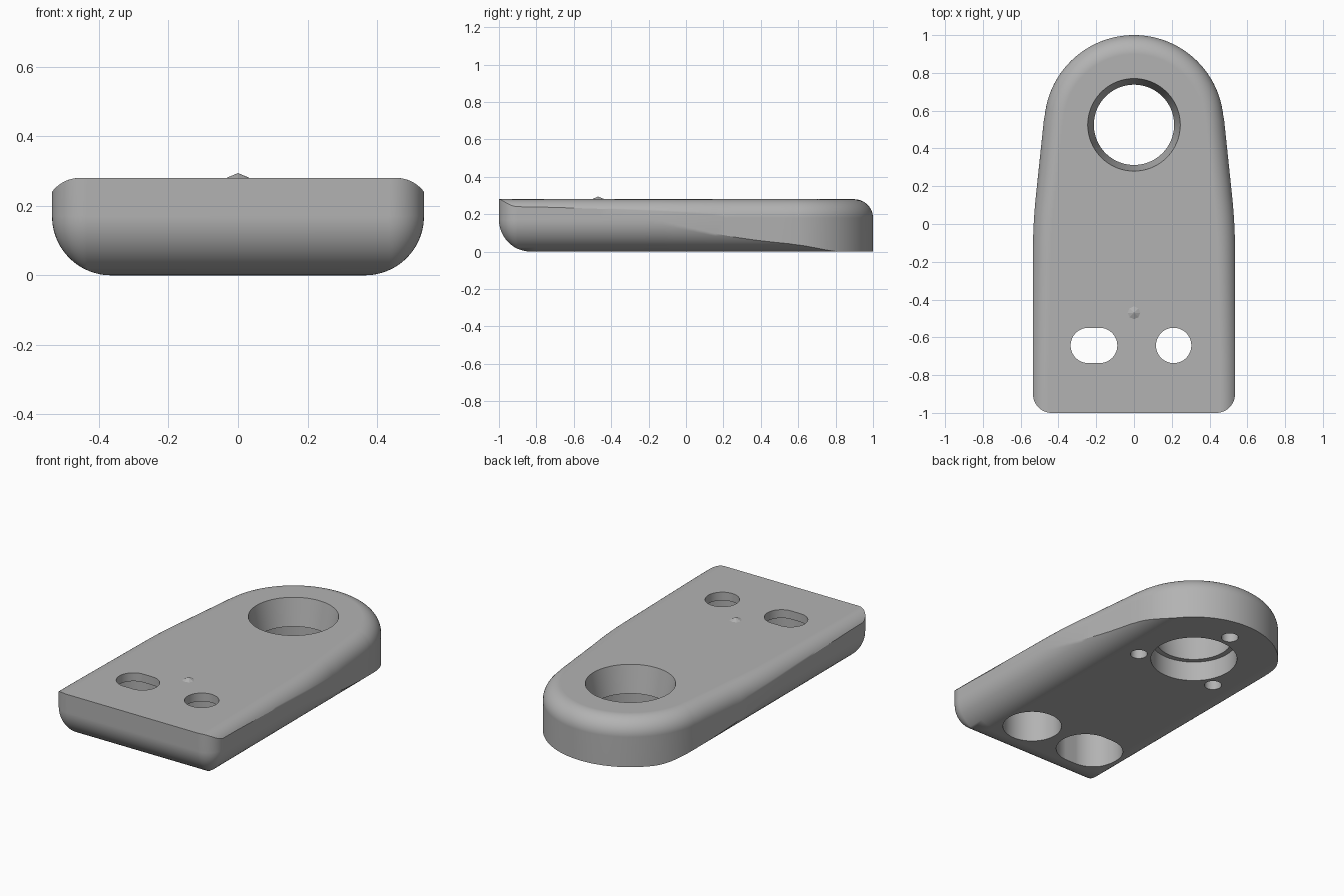
import bpy
import bmesh
from math import sin, cos, asin, radians, pi, hypot, sqrt

cube = bpy.data.objects.get("Cube")
if cube:
    bpy.data.objects.remove(cube, do_unlink=True)

grey = bpy.data.materials.new("plain grey")
grey.use_nodes = True
COLOUR = (0.45, 0.45, 0.45, 1)
grey.diffuse_color = COLOUR
grey.node_tree.nodes["Principled BSDF"].inputs["Base Color"].default_value = COLOUR

HEIGHT = 0.28
HALF_W = 0.535
LOW_R = 0.17      # fillet round the underside
TOP_R = 0.1       # fillet round the upper edge
CORNER_R = 0.1    # front corners seen from above
TIP_Y, TIP_R = 0.525, 0.475
SLOPE = 0.105
STEPS = 12


def new_object(name, bm):
    bmesh.ops.recalc_face_normals(bm, faces=bm.faces)
    mesh = bpy.data.meshes.new(name)
    bm.to_mesh(mesh)
    bm.free()
    mesh.materials.append(grey)
    ob = bpy.data.objects.new(name, mesh)
    bpy.context.collection.objects.link(ob)
    return ob


def loft(name, rings):
    """Closed solid through equal-length rings, capped at both ends."""
    bm = bmesh.new()
    loops = [[bm.verts.new(p) for p in ring] for ring in rings]
    count = len(loops[0])
    for low, high in zip(loops, loops[1:]):
        for i in range(count):
            j = (i + 1) % count
            bm.faces.new((low[i], low[j], high[j], high[i]))
    bm.faces.new(loops[0][::-1])
    bm.faces.new(loops[-1])
    bmesh.ops.remove_doubles(bm, verts=bm.verts, dist=1e-5)
    return new_object(name, bm)


def clamp(v):
    return max(0.0, min(1.0, v))


def half_outline():
    """Right half of the plan shape: position, outward normal, corner flag."""
    pts = []
    for i in range(13):
        a = radians(-90 + 7.5 * i)
        pts.append((HALF_W - CORNER_R + CORNER_R * cos(a),
                    -1 + CORNER_R + CORNER_R * sin(a), cos(a), sin(a), True))
    for i in range(25):
        y = -0.8 + 1.35 * i / 24
        t = max(0.0, y + 0.15)
        s = SLOPE * min(1.0, t / 0.3)
        drop = s * t / 2 if t < 0.3 else SLOPE * (t - 0.15)
        m = hypot(1, s)
        pts.append((HALF_W - drop, y, 1 / m, s / m, False))
    for i in range(33):
        a = radians(6 + 84 * i / 32)
        pts.append((TIP_R * cos(a), TIP_Y + TIP_R * sin(a), cos(a), sin(a), False))
    return pts


def column(x, y, nx, ny, corner):
    """Section of the edge from the underside up to the top face."""
    out = []
    inner = HALF_W - LOW_R
    start = pi / 2 if corner else asin(clamp((x - inner) / LOW_R))
    for k in range(STEPS + 1):
        a = start * k / STEPS
        z = LOW_R * (1 - cos(a))
        if corner:
            d = LOW_R * (1 - sin(a))
            n, extra = min(d, CORNER_R), max(0.0, d - CORNER_R)
            out.append((x - nx * n - extra, y - ny * n + extra, z))
        else:
            out.append((min(x, inner + LOW_R * sin(a)), y, z))
    if corner:
        run, dx, dy = max(0.0, x - HALF_W + 0.08), 1, 0
    else:
        run, dx, dy = 0.08 + 0.02 * clamp((y + 0.85) / 1.05), nx, ny
    start = asin(clamp(run / TOP_R))
    for k in range(STEPS + 1):
        a = start * (1 - k / STEPS)
        d = run - TOP_R * sin(a)
        out.append((x - dx * d, y - dy * d, HEIGHT - TOP_R * (1 - cos(a))))
    return out


# Body: tapered plate with a round back end
right = [column(*p) for p in half_outline()]
left = [[(-x, y, z) for x, y, z in col] for col in right[-2::-1]]
body = loft("plate_body", list(zip(*(right + left))))


def cut(name, x, y, profile, stretch=0.0, sides=64):
    """Remove a stepped round or slotted hole given as (radius, z) steps."""
    rings = []
    for r, z in profile:
        ring = []
        for i in range(sides):
            a = 2 * pi * (i + 0.5) / sides
            shift = stretch if cos(a) > 0 else -stretch
            ring.append((x + shift + r * cos(a), y + r * sin(a), z))
        rings.append(ring)
    cutter = loft(name, rings)
    cutter.hide_render = True
    mod = body.modifiers.new(name, 'BOOLEAN')
    mod.operation = 'DIFFERENCE'
    mod.solver = 'EXACT'
    mod.object = cutter
    bpy.ops.object.modifier_apply(modifier=name)
    bpy.data.objects.remove(cutter, do_unlink=True)


bpy.ops.object.select_all(action='DESELECT')
bpy.context.view_layer.objects.active = body
body.select_set(True)

# Large tapered hole with a recess beneath
cut("large_hole", 0, TIP_Y, [(0.243, -0.1), (0.243, 0.12), (0.2125, 0.12),
                             (0.245, HEIGHT), (0.253, 0.32)], sides=96)
# Round and slotted screw holes, each with a wide recess beneath
screw = [(0.165, -0.1), (0.165, 0.23), (0.0935, 0.23), (0.0935, 0.4)]
cut("round_hole", 0.21, -0.643, screw)
cut("slot_hole", -0.212, -0.643, screw, stretch=0.03)
# Three blind holes round the large one
for i in range(3):
    a = radians(90 + 120 * i)
    cut("blind_hole", 0.315 * cos(a), TIP_Y + 0.315 * sin(a),
        [(0.048, -0.1), (0.048, 0.1)], sides=32)

bpy.ops.object.shade_smooth_by_angle(angle=radians(30))
weighted = body.modifiers.new("weighted_normals", 'WEIGHTED_NORMAL')
weighted.keep_sharp = True

# Tiny pointed marker on the top face
bm = bmesh.new()
bmesh.ops.create_cone(bm, cap_ends=True, segments=8, radius1=0.036, radius2=0, depth=0.015)
bmesh.ops.translate(bm, verts=bm.verts, vec=(0, -0.47, HEIGHT + 0.0065))
new_object("marker_point", bm)
